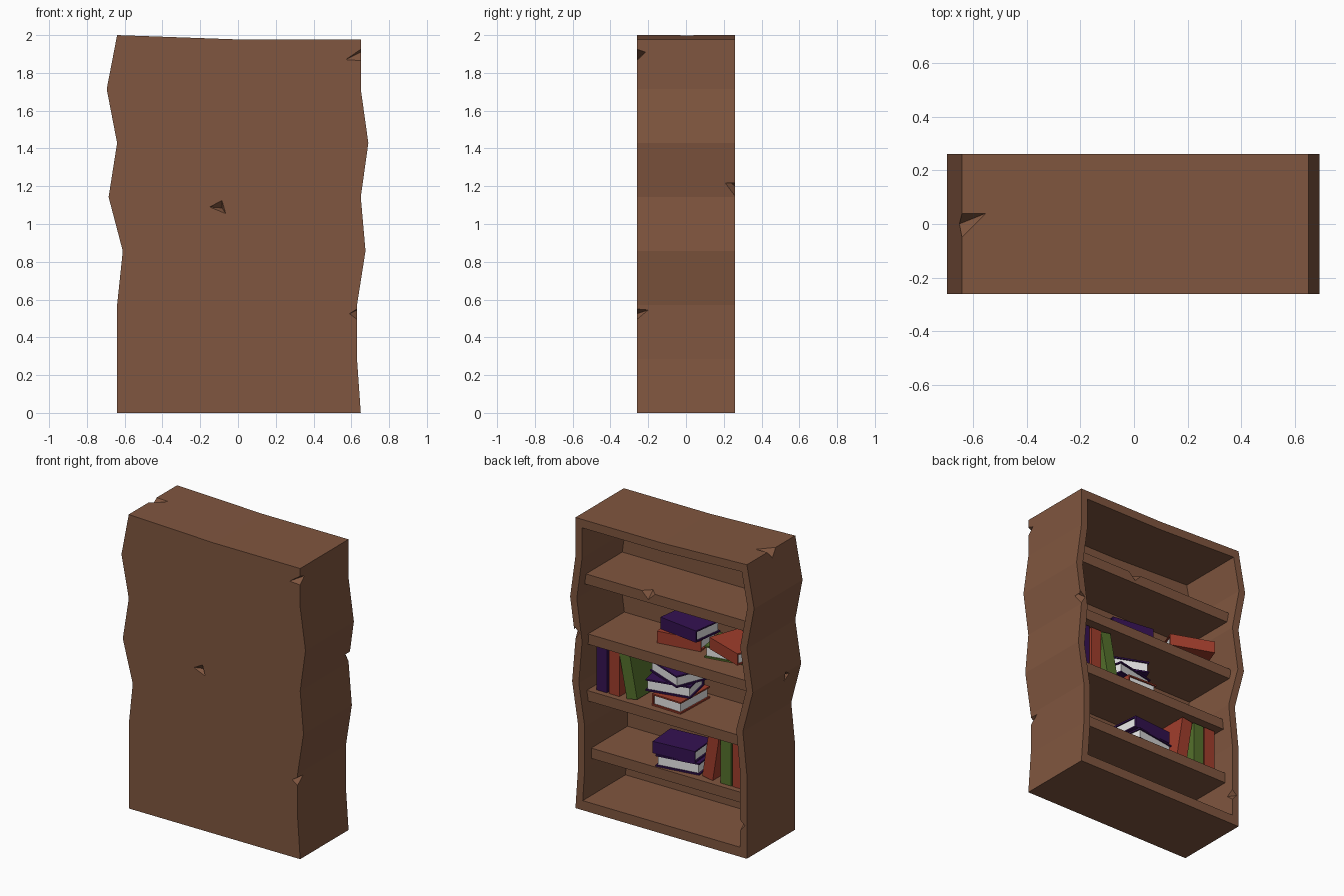
import bpy, bmesh, math
from mathutils import Vector, Matrix

if "Cube" in bpy.data.objects:
    bpy.data.objects.remove(bpy.data.objects["Cube"])


def material(name, rgb):
    m = bpy.data.materials.new(name)
    m.diffuse_color = (*rgb, 1)
    m.use_nodes = True
    m.node_tree.nodes["Principled BSDF"].inputs["Base Color"].default_value = m.diffuse_color
    return m


WOOD = material("brown wood", (0.216, 0.093, 0.050))
RED = material("red cover", (0.35, 0.047, 0.025))
GREEN = material("green cover", (0.09, 0.165, 0.025))
PURPLE = material("purple cover", (0.035, 0.006, 0.085))
PAGES = material("white pages", (0.80, 0.80, 0.80))


def make(name, bm, mats):
    bmesh.ops.recalc_face_normals(bm, faces=bm.faces)
    me = bpy.data.meshes.new(name)
    bm.to_mesh(me)
    bm.free()
    for m in mats:
        me.materials.append(m)
    ob = bpy.data.objects.new(name, me)
    bpy.context.collection.objects.link(ob)
    return ob


def add_box(bm, lo, hi, mat=0):
    lo, hi = Vector(lo), Vector(hi)
    mtx = Matrix.Translation((lo + hi) / 2) @ Matrix.Diagonal((*(hi - lo), 1))
    verts = bmesh.ops.create_cube(bm, size=1, matrix=mtx)["verts"]
    for f in {f for v in verts for f in v.link_faces}:
        f.material_index = mat


# wavy side edges, sampled at eight even heights
LEFT = [-0.64, -0.64, -0.64, -0.61, -0.685, -0.64, -0.695, -0.64]
RIGHT = [0.65, 0.63, 0.63, 0.675, 0.65, 0.69, 0.65, 0.65]
STEP = 2 / 7


def edge_x(table, z):
    i = min(int(z / STEP), 6)
    t = z / STEP - i
    return table[i] * (1 - t) + table[i + 1] * t


def outline(inset):
    """Closed loop in x,z: up the right side, across the top, down the left."""
    low, high = inset * 1.3, 1.977 - inset * 1.15
    zs = [i * STEP for i in range(1, 7)]
    pts = [(edge_x(RIGHT, z) - inset, z) for z in [low] + zs + [high]]
    pts += [(0.3, high), (0.0, high)]
    pts += [(edge_x(LEFT, z) + inset, z) for z in [high + 0.023] + zs[::-1] + [low]]
    return pts


# carcass: one closed shell with the opening towards +y
bm = bmesh.new()
loops = [[bm.verts.new((x, y, z)) for x, z in outline(inset)]
         for inset, y in ((0, -0.26), (0, 0.26), (0.05, 0.26), (0.05, -0.20))]
n = len(loops[0])
for a, b in zip(loops, loops[1:]):
    for i in range(n):
        j = (i + 1) % n
        bm.faces.new((a[i], a[j], b[j], b[i]))
bm.faces.new(loops[0])
bm.faces.new(loops[-1])
carcass = make("carcass", bm, [WOOD])

# shelves
SHELF_TOPS = [0.40, 0.784, 1.17, 1.574]
shelves = []
for k, top in enumerate(SHELF_TOPS):
    bm = bmesh.new()
    add_box(bm, (edge_x(LEFT, top) + 0.03, -0.22, top - 0.07),
            (edge_x(RIGHT, top) - 0.03, 0.19, top))
    shelves.append(make(f"shelf_{k + 1}", bm, [WOOD]))


# chipped wood: tetrahedra enlarged about a point inside the cut, then subtracted
def add_chip(bm, a, b, c, d, face=False):
    pts = [Vector(p) for p in (a, b, c, d)]
    mid = pts[3] if face else (pts[0] + pts[1]) / 2
    v = [bm.verts.new(mid + (p - mid) * 1.3) for p in pts]
    for i, j, k in ((0, 1, 2), (0, 1, 3), (0, 2, 3), (1, 2, 3)):
        bm.faces.new((v[i], v[j], v[k]))


def subtract(target, bm):
    cutter = make("chip_cutter", bm, [WOOD])
    cutter.hide_render = True
    mod = target.modifiers.new("chips", "BOOLEAN")
    mod.operation, mod.solver, mod.object = "DIFFERENCE", "EXACT", cutter
    bpy.context.view_layer.objects.active = target
    bpy.ops.object.modifier_apply(modifier=mod.name)
    bpy.data.objects.remove(cutter)


bm = bmesh.new()
# front panel and left side nicks
add_chip(bm, (-0.15, -0.26, 1.09), (-0.085, -0.26, 1.125), (-0.065, -0.26, 1.055),
         (-0.085, -0.225, 1.085), True)
add_chip(bm, (-0.68, -0.14, 1.12), (-0.685, -0.09, 1.15), (-0.667, -0.10, 1.08),
         (-0.645, -0.11, 1.11), True)
# corner nicks: a tip on each of the two faces, then two points on the edge
add_chip(bm, (0.57, -0.26, 1.87), (0.65, -0.215, 1.91), (0.65, -0.26, 1.925), (0.65, -0.26, 1.865))
add_chip(bm, (0.59, -0.26, 0.525), (0.63, -0.20, 0.545), (0.63, -0.26, 0.55), (0.63, -0.26, 0.495))
add_chip(bm, (0.655, 0.19, 1.255), (0.62, 0.26, 1.20), (0.655, 0.26, 1.23), (0.655, 0.26, 1.14))
add_chip(bm, (-0.55, 0.04, 1.997), (-0.65, 0.0, 1.95), (-0.64, 0.04, 2.0), (-0.64, -0.05, 2.0))
add_chip(bm, (-0.625, 0.26, 0.22), (-0.59, 0.21, 0.22), (-0.59, 0.26, 0.25), (-0.59, 0.26, 0.18))
subtract(carcass, bm)

bm = bmesh.new()
add_chip(bm, (0.15, 0.14, 1.574), (0.15, 0.19, 1.525), (0.20, 0.19, 1.574), (0.10, 0.19, 1.574))
subtract(shelves[3], bm)

# books: two covers and a spine around a page block
LONG, WIDE, THICK, BOARD = 0.30, 0.22, 0.08, 0.010


def book(name, cover, loc, yaw=0, roll=0):
    l, w, t = LONG / 2, WIDE / 2, THICK / 2
    bm = bmesh.new()
    add_box(bm, (-l, -w, -t), (l, w, -t + BOARD))
    add_box(bm, (-l, -w, t - BOARD), (l, w, t))
    add_box(bm, (-l, w - BOARD, -t + BOARD), (l, w, t - BOARD))
    add_box(bm, (-l + 0.01, -w + 0.01, -t + BOARD), (l - 0.01, w - BOARD, t - BOARD), 1)
    ob = make(name, bm, [cover, PAGES])
    ob.location = loc
    ob.rotation_euler = (0, math.radians(roll), math.radians(yaw))


def lying(cover, x, y, shelf, level, yaw):
    book("lying_book", cover, (x, y, SHELF_TOPS[shelf] + THICK * (level + 0.5)), yaw)


def standing(cover, x, shelf, lean=0):
    a = math.radians(abs(lean))
    z = SHELF_TOPS[shelf] + LONG / 2 * math.cos(a) + THICK / 2 * math.sin(a)
    book("standing_book", cover, (x, 0.04, z), 0, lean - 90)


# lowest book shelf
lying(PURPLE, -0.03, 0.05, 0, 0, 189)
lying(PURPLE, -0.01, 0.05, 0, 1, 5)
standing(RED, -0.29, 0, -9)
standing(GREEN, -0.405, 0)
standing(RED, -0.495, 0)
# middle shelf
standing(PURPLE, 0.53, 1)
standing(RED, 0.435, 1)
standing(GREEN, 0.33, 1, 11)
lying(RED, 0.043, -0.008, 1, 0, -92)
lying(PURPLE, 0.09, -0.01, 1, 1, 192)
lying(PURPLE, 0.08, -0.03, 1, 2, 158)
# upper shelf
lying(RED, 0.05, -0.08, 2, 0, 9)
lying(PURPLE, 0.02, -0.075, 2, 1, -8)
lying(GREEN, -0.31, -0.075, 2, 0, 190)
lying(RED, -0.41, 0.027, 2, 1, -20)
